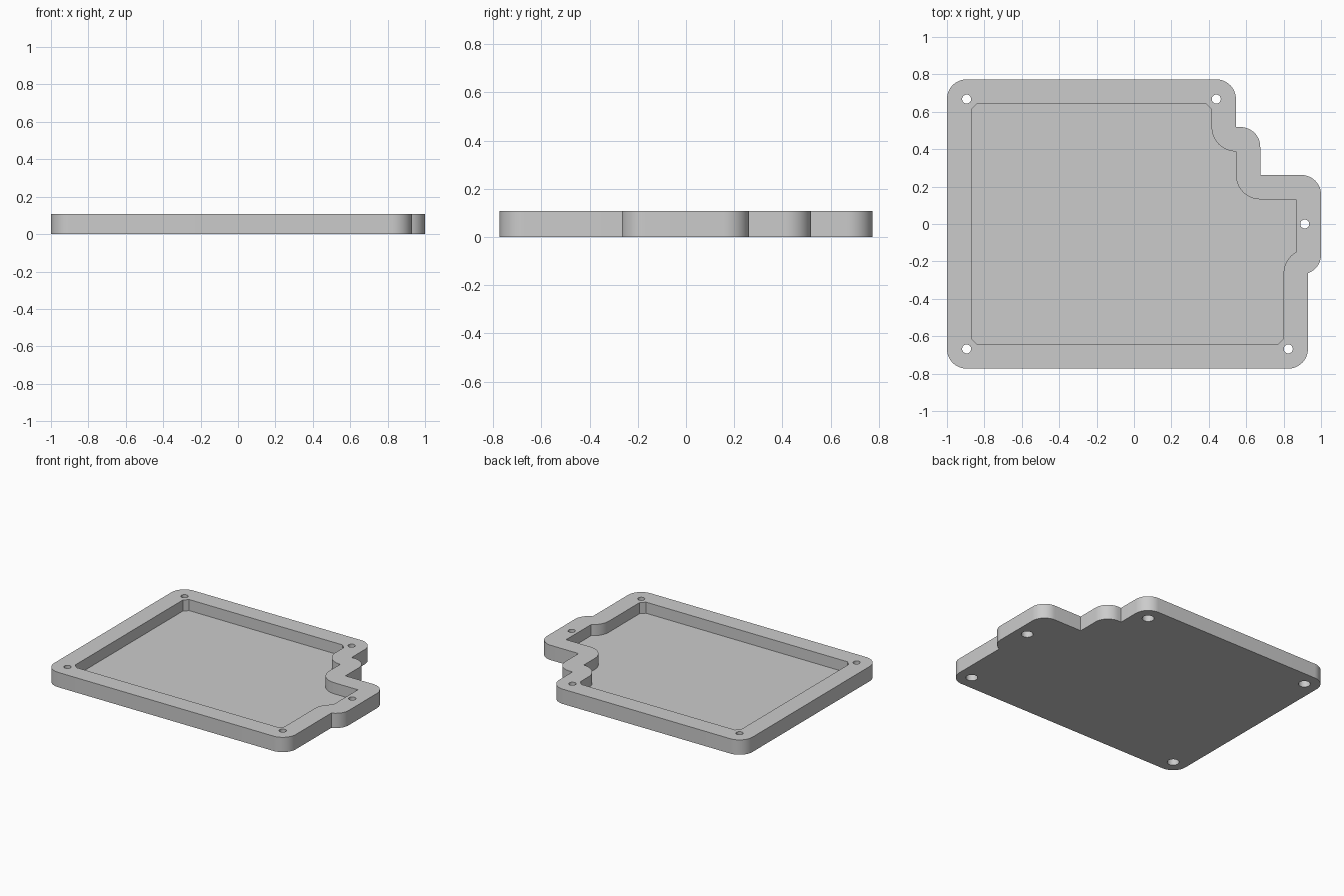
import bpy
import bmesh
from math import radians, cos, sin

HEIGHT = 0.107
FLOOR = 0.027
CORNER = 0.105   # outer corner radius
WALL = 0.13      # rim width

if "Cube" in bpy.data.objects:
    bpy.data.objects.remove(bpy.data.objects["Cube"])

grey = bpy.data.materials.new("plain grey")
grey.use_nodes = True
colour = (0.6, 0.6, 0.6, 1)
grey.diffuse_color = colour
grey.node_tree.nodes["Principled BSDF"].inputs["Base Color"].default_value = colour


def arc(cx, cy, r, start, end, steps=16):
    """Points along an arc, angles in degrees."""
    angles = [radians(start + (end - start) * i / steps) for i in range(steps + 1)]
    return [(cx + r * cos(a), cy + r * sin(a)) for a in angles]


def prism(name, outline, bottom, top):
    """Solid with the given counter-clockwise outline."""
    bm = bmesh.new()
    face = bm.faces.new([bm.verts.new((x, y, bottom)) for x, y in outline])
    side = bmesh.ops.extrude_face_region(bm, geom=[face])
    for v in side["geom"]:
        if isinstance(v, bmesh.types.BMVert):
            v.co.z = top
    bmesh.ops.recalc_face_normals(bm, faces=bm.faces)
    mesh = bpy.data.meshes.new(name)
    bm.to_mesh(mesh)
    bm.free()
    mesh.materials.append(grey)
    obj = bpy.data.objects.new(name, mesh)
    bpy.context.collection.objects.link(obj)
    return obj


def cut(body, cutter):
    """Subtract the cutter from the body and discard it."""
    mod = body.modifiers.new("cut", 'BOOLEAN')
    mod.operation = 'DIFFERENCE'
    mod.solver = 'EXACT'
    mod.object = cutter
    bpy.context.view_layer.objects.active = body
    bpy.ops.object.modifier_apply(modifier=mod.name)
    bpy.data.objects.remove(cutter)


# Stepped plate with rounded corners
outer = (
    arc(-0.895, -0.668, CORNER, 180, 270)
    + arc(0.825, -0.668, CORNER, 270, 360)
    + arc(0.895, -0.164, CORNER, -70.5, 0)
    + arc(0.895, 0.157, CORNER, 0, 90)
    + [(0.675, 0.262)]
    + arc(0.57, 0.413, CORNER, 0, 90)
    + [(0.545, 0.518)]
    + arc(0.44, 0.668, CORNER, 0, 90)
    + arc(-0.895, 0.668, CORNER, 90, 180)
)
tray = prism("tray", outer, 0, HEIGHT)

# Recess that follows the outline at a constant rim width
inner = (
    [(-0.87, -0.613), (-0.84, -0.643), (0.77, -0.643), (0.80, -0.613)]
    + arc(0.93, -0.264, WALL, 180, 120)
    + [(0.865, 0.132)]
    + arc(0.675, 0.262, WALL, 270, 180)
    + arc(0.545, 0.518, WALL, 270, 180)
    + [(0.415, 0.613), (0.385, 0.643), (-0.84, 0.643), (-0.87, 0.613)]
)
cut(tray, prism("recess_cutter", inner, FLOOR, HEIGHT + 0.1))

# Screw holes with wider counterbores underneath
for x, y in [(-0.895, -0.668), (0.825, -0.668), (0.913, 0),
             (0.44, 0.668), (-0.895, 0.668)]:
    for radius, top in [(0.024, HEIGHT + 0.1), (0.039, 0.06)]:
        ring = arc(x, y, radius, 0, 360, 32)[:-1]
        cut(tray, prism("hole_cutter", ring, -0.1, top))

# Smooth the rounded walls, keep the edges sharp
bpy.ops.object.select_all(action='DESELECT')
tray.select_set(True)
bpy.context.view_layer.objects.active = tray
bpy.ops.object.shade_smooth_by_angle(angle=radians(30))
